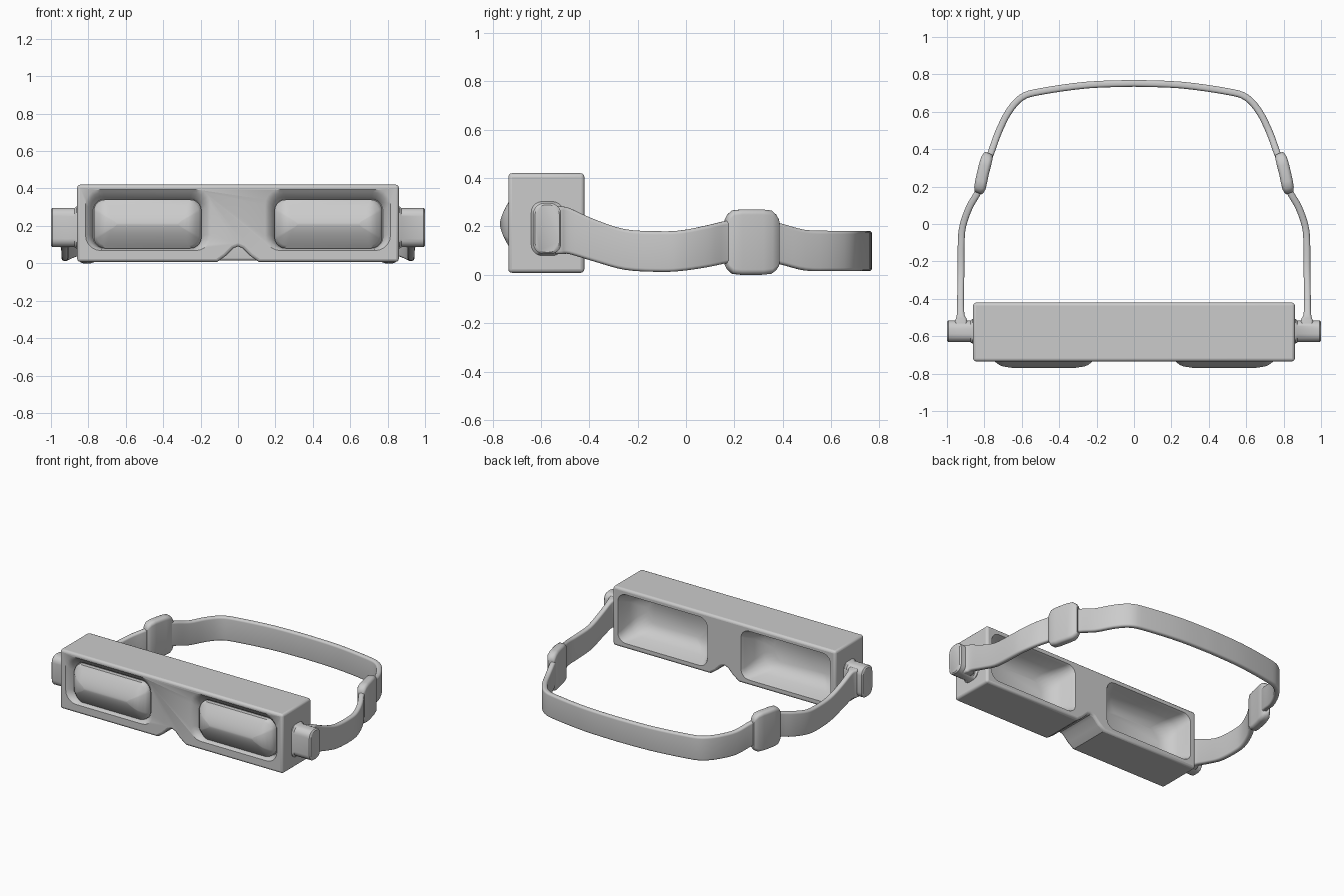
import bpy, bmesh, math
from mathutils import Vector

if "Cube" in bpy.data.objects:
    bpy.data.objects.remove(bpy.data.objects["Cube"])


def rrect(hu, hv, r, n=5):
    """Rounded rectangle outline, centred on the origin."""
    r = min(r, hu * 0.98, hv * 0.98)
    pts = []
    for k, (su, sv) in enumerate(((1, 1), (-1, 1), (-1, -1), (1, -1))):
        for i in range(n + 1):
            a = math.pi / 2 * (k + i / n)
            pts.append((su * (hu - r) + r * math.cos(a), sv * (hv - r) + r * math.sin(a)))
    return pts


def loft(name, rings, cap_start=True, cap_end=True, mirror=True, angle=40):
    """Skin a list of closed rings."""
    bm = bmesh.new()
    vs = [[bm.verts.new(p) for p in ring] for ring in rings]
    n = len(rings[0])
    for a, b in zip(vs, vs[1:]):
        for i in range(n):
            j = (i + 1) % n
            bm.faces.new((a[i], a[j], b[j], b[i]))
    if cap_start:
        bm.faces.new(vs[0])
    if cap_end:
        bm.faces.new(vs[-1])
    bmesh.ops.recalc_face_normals(bm, faces=bm.faces)
    if sum(f.normal.dot(f.calc_center_median() - rings_center(rings)) * f.calc_area()
           for f in bm.faces) < 0 and cap_start and cap_end:
        bmesh.ops.reverse_faces(bm, faces=bm.faces)
    me = bpy.data.meshes.new(name)
    bm.to_mesh(me)
    bm.free()
    ob = bpy.data.objects.new(name, me)
    bpy.context.collection.objects.link(ob)
    if mirror:
        m = ob.modifiers.new("mirror", 'MIRROR')
        m.merge_threshold = 0.0005
    smooth(ob, angle)
    return ob


def rings_center(rings):
    pts = [Vector(p) for r in rings for p in r]
    return sum(pts, Vector()) / len(pts)


def smooth(ob, angle):
    bpy.ops.object.select_all(action='DESELECT')
    ob.select_set(True)
    bpy.context.view_layer.objects.active = ob
    bpy.ops.object.shade_smooth_by_angle(angle=math.radians(angle))


def spline(rows, steps):
    """Catmull-Rom through rows of numbers."""
    out = []
    P = [rows[0]] + rows + [rows[-1]]
    for i in range(1, len(P) - 2):
        for s in range(steps):
            t = s / steps
            out.append([0.5 * (2 * b + (c - a) * t + (2 * a - 5 * b + 4 * c - d) * t * t
                               + (3 * b - a - 3 * c + d) * t ** 3)
                        for a, b, c, d in zip(*P[i - 1:i + 3])])
    return out + [list(rows[-1])]


def band(name, rows, steps, radius, cap_end):
    """Upright strap along rows of (x, y, z low, z high, thickness)."""
    pts = spline(rows, steps)
    rings = []
    for i, (x, y, lo, hi, th) in enumerate(pts):
        a, b = pts[max(i - 1, 0)], pts[min(i + 1, len(pts) - 1)]
        t = Vector((b[0] - a[0], b[1] - a[1])).normalized()
        if not cap_end and i == len(pts) - 1:
            t = Vector((-1, 0))
        rings.append([(x + t.y * u, y - t.x * u, (lo + hi) / 2 + v)
                      for u, v in rrect(th / 2, (hi - lo) / 2, radius)])
    return loft(name, rings, cap_end=cap_end)


def xz_rings(rows):
    """Rounded rectangles facing y, rows of (y, x0, x1, z0, z1, radius)."""
    return [[((x0 + x1) / 2 + u, y, (z0 + z1) / 2 + v)
             for u, v in rrect((x1 - x0) / 2, (z1 - z0) / 2, r)]
            for y, x0, x1, z0, z1, r in rows]


# Main housing with nose notch
half = [(0.025, 0.08), (0.065, 0.04), (0.11, 0.008), (0.86, 0.008), (0.86, 0.42)]
outline = [(0, 0.09)] + half + [(-x, z) for x, z in reversed(half)]
housing = loft("housing", [[(x, y, z) for x, z in outline] for y in (-0.735, -0.42)],
               mirror=False)
bev = housing.modifiers.new("bevel", 'BEVEL')
bev.width, bev.segments, bev.limit_method, bev.angle_limit = 0.016, 3, 'ANGLE', math.radians(50)

# Cutters: front lens recesses and deep rear eye sockets
front = loft("front_recess_cutter", xz_rings([
    (-0.76, 0.125, 0.835, 0.060, 0.408, 0.08),
    (-0.735, 0.145, 0.815, 0.068, 0.395, 0.08),
    (-0.722, 0.165, 0.800, 0.074, 0.380, 0.08),
    (-0.700, 0.185, 0.785, 0.077, 0.355, 0.07),
    (-0.680, 0.195, 0.775, 0.080, 0.342, 0.06)]))
rear = loft("eye_socket_cutter", xz_rings([
    (-0.40, 0.110, 0.835, 0.035, 0.395, 0.06),
    (-0.42, 0.130, 0.820, 0.045, 0.385, 0.06),
    (-0.44, 0.142, 0.812, 0.050, 0.378, 0.06),
    (-0.52, 0.165, 0.795, 0.065, 0.365, 0.08),
    (-0.57, 0.200, 0.765, 0.090, 0.340, 0.09),
    (-0.60, 0.260, 0.710, 0.130, 0.300, 0.08)]))
for c in (front, rear):
    c.hide_render = True
    b = housing.modifiers.new("cut", 'BOOLEAN')
    b.operation, b.solver, b.object = 'DIFFERENCE', 'EXACT', c
bpy.context.view_layer.objects.active = housing
for m in list(housing.modifiers):
    bpy.ops.object.modifier_apply(modifier=m.name)
for c in (front, rear):
    bpy.data.objects.remove(c)
smooth(housing, 35)

# Bulging lenses: nested rounded outlines on a barrel-shaped surface
cx, cz, hx, hz = 0.483, 0.21, 0.288, 0.13
rings = [[(cx + u, -0.66, cz + v) for u, v in rrect(hx, hz, 0.06)]]
for inset in (0, 0.015, 0.03, 0.05, 0.07, 0.09, 0.11, 0.122, 0.128):
    ring = []
    for u, v in rrect(hx - inset, hz - inset, max(0.06 - inset * 0.5, 0.005)):
        end = min(max((abs(u) - 0.225) / 0.063, 0), 1)
        ring.append((cx + u, -0.77 + 0.062 * (abs(v) / hz) ** 1.5 + 0.04 * end ** 1.5, cz + v))
    rings.append(ring)
loft("lens", rings, angle=50)

# Side hinge knobs
knob = [(0.85, 0.066, 0.112), (0.864, 0.066, 0.112), (0.874, 0.058, 0.105),
        (0.992, 0.058, 0.105), (1.0, 0.051, 0.098)]
loft("hinge_knob", [[(x, -0.574 + u, 0.191 + v) for u, v in rrect(a, b, 0.045)]
                    for x, a, b in knob])

# Head strap, wider where it meets the knob
band("head_strap", [
    (0.925, -0.54, 0.085, 0.285, 0.070), (0.925, -0.512, 0.085, 0.282, 0.062),
    (0.927, -0.48, 0.085, 0.275, 0.040), (0.927, -0.38, 0.055, 0.230, 0.036),
    (0.925, -0.25, 0.020, 0.188, 0.036), (0.924, -0.10, 0.012, 0.180, 0.036),
    (0.915, -0.01, 0.017, 0.185, 0.036), (0.880, 0.09, 0.032, 0.205, 0.036),
    (0.830, 0.18, 0.050, 0.225, 0.036), (0.805, 0.28, 0.055, 0.230, 0.036),
    (0.765, 0.38, 0.045, 0.215, 0.036), (0.725, 0.49, 0.018, 0.186, 0.036),
    (0.670, 0.60, 0.015, 0.182, 0.036), (0.600, 0.677, 0.015, 0.182, 0.036),
    (0.500, 0.708, 0.015, 0.182, 0.036), (0.250, 0.743, 0.015, 0.182, 0.036),
    (0.0, 0.752, 0.015, 0.182, 0.036)], 4, 0.014, False)

# Strap adjuster buckles
band("strap_buckle", [
    (0.832, 0.165, 0.035, 0.235, 0.040), (0.824, 0.192, 0.004, 0.266, 0.062),
    (0.808, 0.270, 0.000, 0.270, 0.064), (0.787, 0.350, 0.004, 0.266, 0.062),
    (0.776, 0.378, 0.030, 0.235, 0.040)], 2, 0.022, True)
